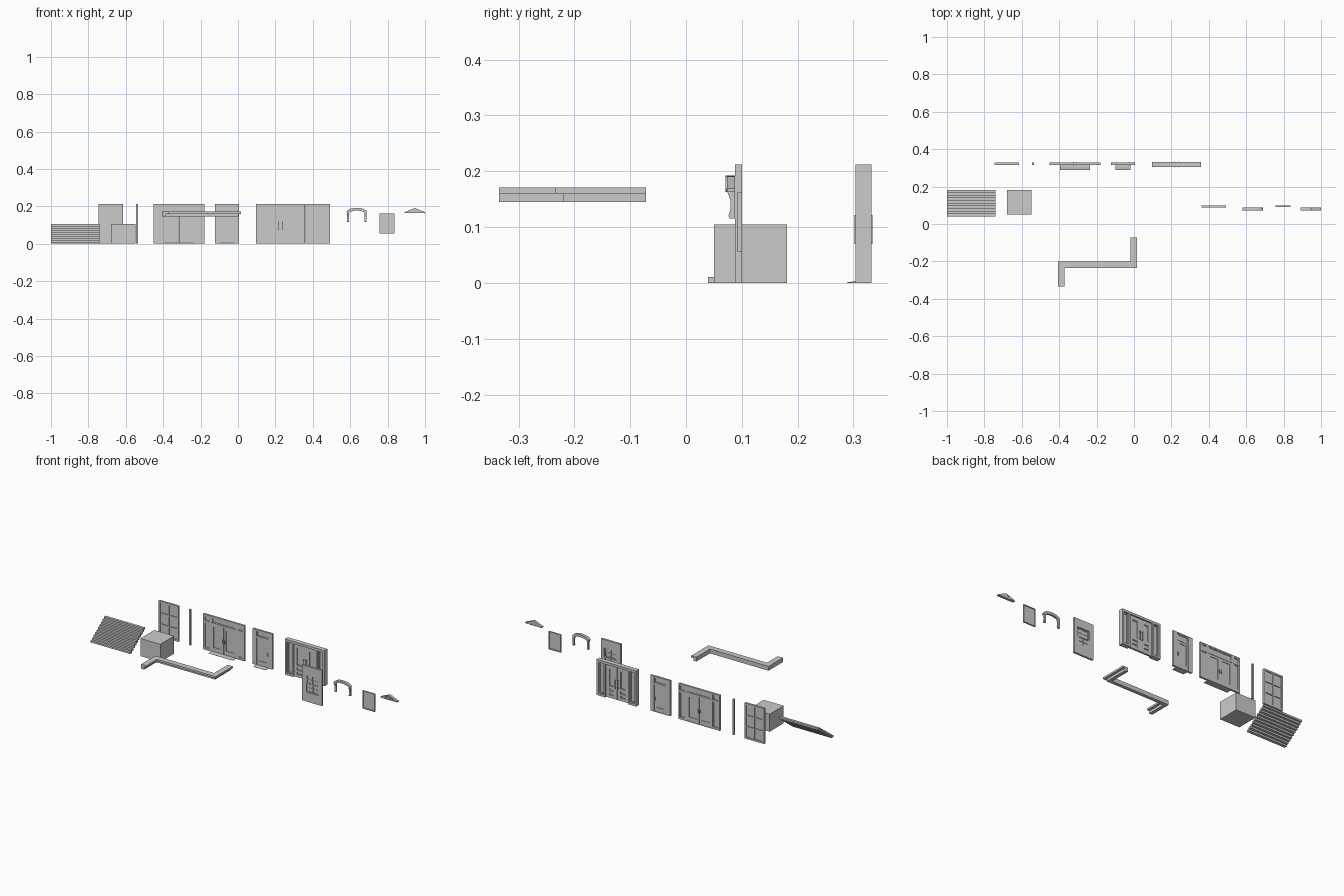
import bpy, bmesh, math

if "Cube" in bpy.data.objects:
    bpy.data.objects.remove(bpy.data.objects["Cube"])


def finish(bm, name):
    bmesh.ops.recalc_face_normals(bm, faces=bm.faces)
    mesh = bpy.data.meshes.new(name)
    bm.to_mesh(mesh)
    bm.free()
    ob = bpy.data.objects.new(name, mesh)
    bpy.context.collection.objects.link(ob)
    return ob


def prism(name, pts, a, b, axis='Y'):
    """Extrude a closed profile from a to b along one axis."""
    place = {'Y': lambda p: (p[0], a, p[1]), 'X': lambda p: (a, p[0], p[1]),
             'Z': lambda p: (p[0], p[1], a)}[axis]
    bm = bmesh.new()
    f = bm.faces.new([bm.verts.new(place(p)) for p in pts])
    r = bmesh.ops.extrude_face_region(bm, geom=[f])
    d = [(b - a) if k == axis else 0 for k in 'XYZ']
    bmesh.ops.translate(bm, verts=[v for v in r['geom'] if isinstance(v, bmesh.types.BMVert)], vec=d)
    return finish(bm, name)


def box(name, x0, x1, y0, y1, z0, z1):
    return prism(name, [(x0, z0), (x1, z0), (x1, z1), (x0, z1)], y0, y1)


def slab(name, x0, x1, z0, z1, y0, y1, holes):
    """Upright plate with rectangular openings (x0, x1, z0, z1)."""
    xs = sorted({x0, x1, *[h[0] for h in holes], *[h[1] for h in holes]})
    zs = sorted({z0, z1, *[h[2] for h in holes], *[h[3] for h in holes]})
    bm = bmesh.new()
    for xa, xb in zip(xs, xs[1:]):
        for za, zb in zip(zs, zs[1:]):
            cx, cz = (xa + xb) / 2, (za + zb) / 2
            if not any(h[0] < cx < h[1] and h[2] < cz < h[3] for h in holes):
                bm.faces.new([bm.verts.new((x, y0, z)) for x, z in
                              ((xa, za), (xb, za), (xb, zb), (xa, zb))])
    bmesh.ops.remove_doubles(bm, verts=bm.verts, dist=1e-5)
    r = bmesh.ops.extrude_face_region(bm, geom=bm.faces[:])
    bmesh.ops.translate(bm, verts=[v for v in r['geom'] if isinstance(v, bmesh.types.BMVert)],
                        vec=(0, y1 - y0, 0))
    return finish(bm, name)


def window(name, x0, x1, z0, z1, y, depth, border, cols=1, rows=1, bar=0.004):
    """Framed sash with glazing bars and a thin pane, centred on y."""
    w = (x1 - x0 - 2 * border - (cols - 1) * bar) / cols
    h = (z1 - z0 - 2 * border - (rows - 1) * bar) / rows
    holes = []
    for i in range(cols):
        for j in range(rows):
            xa, za = x0 + border + i * (w + bar), z0 + border + j * (h + bar)
            holes.append((xa, xa + w, za, za + h))
    slab(name + "_frame", x0, x1, z0, z1, y - depth / 2, y + depth / 2, holes)
    box(name + "_glass", x0 + border / 2, x1 - border / 2, y - 0.001, y + 0.001,
        z0 + border / 2, z1 - border / 2)


def leaf(name, x0, x1, z1, y, hinge_left, glass_from=0.028):
    """Glazed door leaf with knobs on both faces."""
    slab(name, x0, x1, 0.002, z1, y - 0.004, y + 0.004,
         [(x0 + 0.013, x1 - 0.013, glass_from, z1 - 0.014)])
    box(name + "_glass", x0 + 0.01, x1 - 0.01, y - 0.001, y + 0.001, glass_from - 0.003, z1 - 0.011)
    kx = x1 - 0.006 if hinge_left else x0 + 0.006
    box(name + "_handle", kx - 0.002, kx + 0.002, y - 0.010, y + 0.010, 0.07, 0.09)


H = 0.212

# Stairs and landing
for i in range(10):
    y = 0.039 + i * 0.0141
    box(f"stair_step_{i + 1}", -1, -0.74, y, min(y + 0.0175, 0.181), i * 0.0105, (i + 1) * 0.0105)
box("landing_block", -0.679, -0.548, 0.05, 0.181, 0, 0.105)

# Two-tier cornice following a stepped wall line
def cornice(name, w, z0, z1):
    prism(name, [(-0.405, -0.335), (-0.405 + w, -0.335), (-0.405 + w, -0.2 - w), (-0.018 + w, -0.2 - w),
                 (-0.018 + w, -0.072), (-0.018, -0.072), (-0.018, -0.2), (-0.405, -0.2)], z0, z1, 'Z')


cornice("cornice_lower", 0.02, 0.145, 0.16)
cornice("cornice_upper", 0.034, 0.16, 0.171)

# Six-pane storefront window and corner post
window("tall_window", -0.745, -0.615, 0, H, 0.322, 0.012, 0.010, 2, 3, 0.006)
box("corner_post", -0.546, -0.535, 0.316, 0.328, 0, H)

# Double entrance with side lights and transom row
dx0, dx1, mid = -0.396, -0.236, -0.316
sides = [(-0.444, -0.406), (-0.226, -0.188)]
lights = [(a, b, z0, z1) for a, b in sides for z0, z1 in ((0.012, 0.163), (0.173, 0.204))]
slab("double_entrance_wall", -0.452, -0.18, 0, H, 0.316, 0.328,
     lights + [(dx0, dx1, 0, 0.163), (dx0, dx1, 0.173, 0.204)])
for i, h in enumerate(lights):
    window(f"side_light_{i + 1}", *h, 0.322, 0.008, 0.005)
window("double_transom", dx0, dx1, 0.173, 0.204, 0.322, 0.008, 0.005)
leaf("double_door_left", dx0, mid - 0.001, 0.163, 0.322, True)
leaf("double_door_right", mid + 0.001, dx1, 0.163, 0.322, False)

# Single entrance
slab("single_entrance_wall", -0.124, 0.006, 0, H, 0.316, 0.328,
     [(-0.098, -0.02, 0, 0.163), (-0.098, -0.02, 0.173, 0.204)])
window("single_transom", -0.098, -0.02, 0.173, 0.204, 0.322, 0.008, 0.005)
leaf("single_door", -0.098, -0.02, 0.163, 0.322, True)

# Sloped thresholds
for name, a, b in (("double_threshold", dx0, dx1), ("single_threshold", -0.098, -0.02)):
    prism(name, [(0.288, 0), (0.328, 0), (0.328, 0.003), (0.304, 0.003), (0.288, 0.001)], a, b, 'X')

# Deep grand entrance with panelled doors
gx0, gx1, gm = 0.096, 0.358, 0.227
gsides = [(0.108, 0.142), (gx0 + gx1 - 0.142, gx0 + gx1 - 0.108)]
slab("grand_entrance_wall", gx0, gx1, 0, H, 0.304, 0.332,
     [(0.152, 0.302, 0, 0.198)] + [(a, b, 0.012, 0.198) for a, b in gsides])
for i, (a, b) in enumerate(gsides):
    window(f"grand_side_light_{i + 1}", a, b, 0.012, 0.198, 0.318, 0.012, 0.006)
for s, side in ((-1, "left"), (1, "right")):
    def span(a, b):
        return tuple(sorted((gm + s * a, gm + s * b)))
    a, b = span(0.001, 0.075)
    g = span(0.022, 0.055)
    cuts = [(*g, 0.072, 0.176), (*g, 0.043, 0.058), (*g, 0.018, 0.033)]
    slab(f"grand_door_{side}", a, b, 0.002, 0.198, 0.312, 0.324, cuts)
    for j, c in enumerate(cuts):
        window(f"grand_door_{side}_panel_{j + 1}", *c, 0.318, 0.008, 0.003)
    # Pull bars on both faces
    p = span(0.007, 0.010)
    for y, t in ((0.302, "front"), (0.331, "back")):
        box(f"pull_bar_{side}_{t}", *p, y, y + 0.003, 0.070, 0.122)
        for z in (0.073, 0.117):
            box(f"pull_mount_{side}_{t}", *p, min(y, 0.323), max(y + 0.003, 0.313), z, z + 0.003)

# Wall section with sash window
slab("window_wall", 0.362, 0.492, 0, H, 0.088, 0.1, [(0.389, 0.47, 0.056, 0.162)])
window("lower_sash", 0.389, 0.47, 0.056, 0.109, 0.0965, 0.006, 0.006, 2, 2, 0.003)
window("upper_sash", 0.389, 0.47, 0.107, 0.162, 0.0915, 0.006, 0.006, 2, 2, 0.003)

# Arched window hood on scrolled brackets
cx, n = 0.635, 12
def arc(r, z, rise):
    return [(cx - r * math.cos(math.pi * i / n), z + rise * math.sin(math.pi * i / n)) for i in range(n + 1)]


prism("hood_arch", arc(0.0535, 0.166, 0.025) + arc(0.042, 0.163, 0.014)[::-1], 0.075, 0.088)
prism("hood_cap", arc(0.055, 0.168, 0.024) + arc(0.050, 0.163, 0.022)[::-1], 0.071, 0.088)
bracket = [(0.088, 0.115), (0.078, 0.115), (0.076, 0.120), (0.080, 0.132),
           (0.080, 0.146), (0.076, 0.158), (0.073, 0.165), (0.088, 0.165)]
for x, side in ((0.582, "left"), (0.677, "right")):
    prism(f"hood_bracket_{side}", bracket, x, x + 0.011, 'X')

# Plain framed pane
window("plain_window", 0.757, 0.838, 0.056, 0.162, 0.0955, 0.009, 0.005)

# Triangular pediment with recessed face
px, w = 0.945, 0.055
prism("pediment_base", [(px - w, 0.163), (px + w, 0.163), (px + w, 0.169), (px - w, 0.169)], 0.073, 0.088)
prism("pediment_rake", [(px - w, 0.169), (px - w + 0.020, 0.169), (px, 0.183), (px + w - 0.020, 0.169),
                        (px + w, 0.169), (px, 0.191)], 0.073, 0.088)
prism("pediment_face", [(px - w + 0.015, 0.168), (px + w - 0.015, 0.168), (px, 0.185)], 0.081, 0.087)
